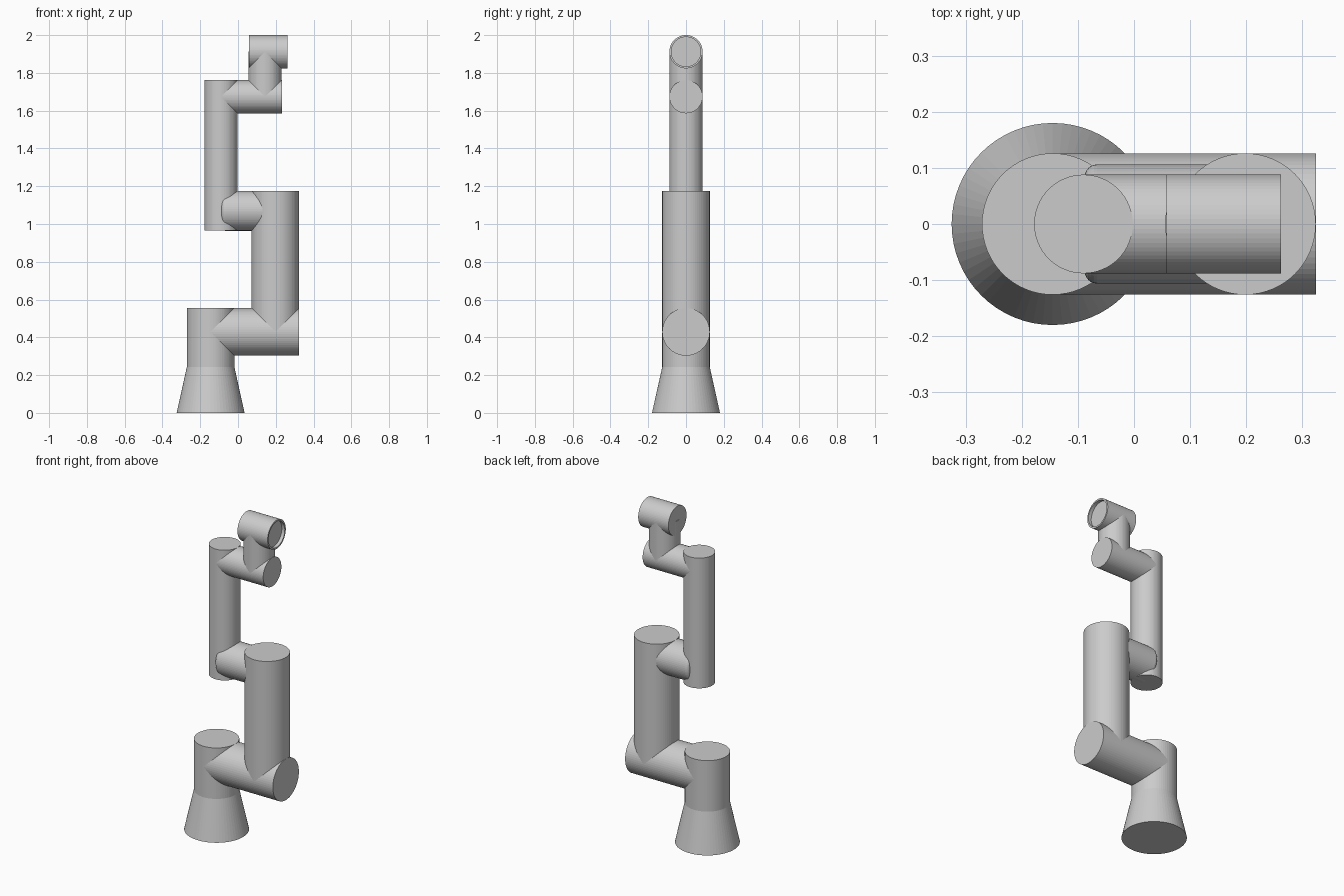
import bpy, bmesh
from math import cos, sin, pi

if "Cube" in bpy.data.objects:
    bpy.data.objects.remove(bpy.data.objects["Cube"])

SIDES = 64


def lathe(name, origin, profile, axis='Z'):
    """Closed solid turned from (distance along axis, radius) points."""
    bm = bmesh.new()
    rings = []
    for t, r in profile:
        ring = []
        for i in range(SIDES):
            a = 2 * pi * i / SIDES
            u, v = r * cos(a), r * sin(a)
            p = (u, v, t) if axis == 'Z' else (t, u, v)
            ring.append(bm.verts.new([o + c for o, c in zip(origin, p)]))
        rings.append(ring)
    for a, b in zip(rings, rings[1:]):
        for i in range(SIDES):
            j = (i + 1) % SIDES
            bm.faces.new((a[i], a[j], b[j], b[i]))
    bm.faces.new(rings[0][::-1])
    bm.faces.new(rings[-1])
    bmesh.ops.recalc_face_normals(bm, faces=bm.faces)
    mesh = bpy.data.meshes.new(name)
    bm.to_mesh(mesh)
    bm.free()
    obj = bpy.data.objects.new(name, mesh)
    bpy.context.collection.objects.link(obj)
    return obj


def tube(name, origin, length, radius, axis='Z'):
    return lathe(name, origin, [(0, radius), (length, radius)], axis)


BIG, SMALL = 0.126, 0.088            # joint radii: lower arm, upper arm
BASE_X, ARM_X, FORE_X, WRIST_X = -0.145, 0.198, -0.09, 0.143

# Flared foot running into the base column
lathe("base", (BASE_X, 0, 0), [(0, 0.18), (0.243, BIG), (0.555, BIG)])

# Shoulder and upper arm
tube("shoulder_joint", (BASE_X, 0, 0.429), 0.469, BIG, 'X')
tube("upper_arm", (ARM_X, 0, 0.429), 0.747, BIG)

# Elbow with a rounded outer end, wider than the forearm
R, B = 0.106, 0.022
rounded = [(B * (1 - cos(k * pi / 12)), R - B + B * sin(k * pi / 12)) for k in range(7)]
lathe("elbow_joint", (-0.088, 0, 1.07), rounded + [(0.286, R)], 'X')

# Forearm
tube("forearm", (FORE_X, 0, 0.965), 0.797, SMALL)

# Wrist joints
tube("wrist_joint", (FORE_X, 0, 1.674), 0.322, SMALL, 'X')
tube("wrist_link", (WRIST_X, 0, 1.674), 0.238, SMALL)

# Tool head with a recessed mounting face
lathe("tool_head", (0.058, 0, 1.912),
      [(0, SMALL), (0.204, SMALL), (0.204, 0.078), (0.184, 0.078)], 'X')
